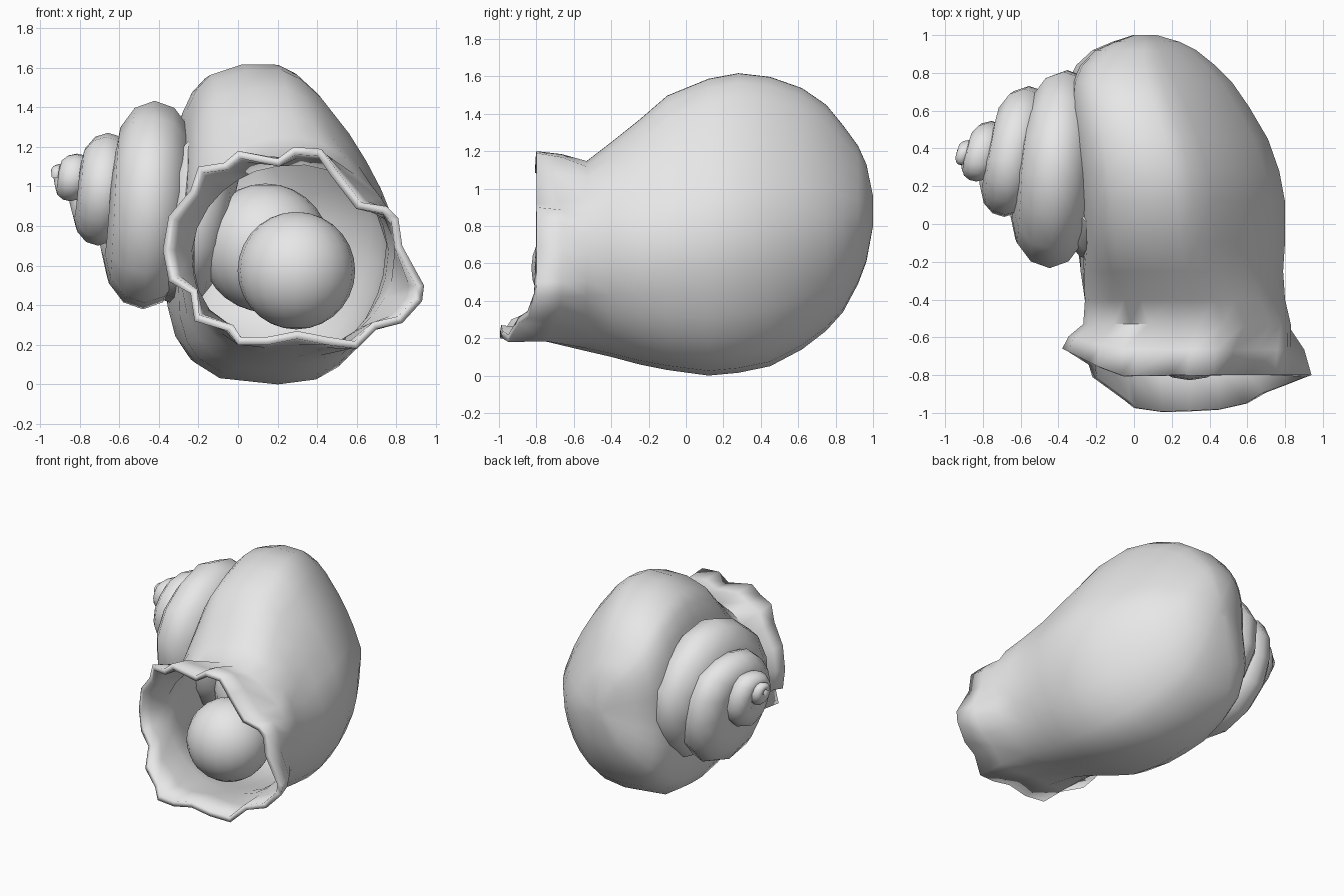
import bpy, bmesh, math
from mathutils import Vector

if "Cube" in bpy.data.objects:
    bpy.data.objects.remove(bpy.data.objects["Cube"])

grey = bpy.data.materials.new("shell_grey")
grey.diffuse_color = (0.8, 0.8, 0.8, 1)
grey.use_nodes = True
grey.node_tree.nodes["Principled BSDF"].inputs["Base Color"].default_value = grey.diffuse_color


def finish(name, bm, angle=60):
    bmesh.ops.recalc_face_normals(bm, faces=bm.faces)
    me = bpy.data.meshes.new(name)
    bm.to_mesh(me)
    bm.free()
    me.materials.append(grey)
    ob = bpy.data.objects.new(name, me)
    bpy.context.collection.objects.link(ob)
    bpy.ops.object.select_all(action='DESELECT')
    ob.select_set(True)
    bpy.context.view_layer.objects.active = ob
    bpy.ops.object.shade_smooth_by_angle(angle=math.radians(angle))
    return ob


def loft(rings, cap_start=False, cap_end=False):
    bm = bmesh.new()
    vs = [[bm.verts.new(p) for p in r] for r in rings]
    n = len(vs[0])
    for a, b in zip(vs, vs[1:]):
        for i in range(n):
            j = (i + 1) % n
            bm.faces.new((a[i], a[j], b[j], b[i]))
    if cap_start:
        bm.faces.new(vs[0])
    if cap_end:
        bm.faces.new(vs[-1])
    return bm


def clamp(v):
    return max(0, min(1, v))


# Ruffled lip outline seen from the front (x, z)
lip_xz = [(.94, .5), (.83, .70), (.81, .84), (.75, .90), (.62, .92), (.5, 1.08), (.42, 1.19),
          (.28, 1.2), (.2, 1.14), (0, 1.18), (-.07, 1.12), (-.2, 1.1), (-.24, .98),
          (-.35, .85), (-.38, .68), (-.35, .52), (-.24, .46), (-.22, .32), (-.05, .27),
          (0, .2), (.15, .2), (.3, .23), (.45, .2), (.6, .18), (.7, .28), (.83, .31), (.93, .42)]
N = len(lip_xz)


def lip_y(x, z):
    low = clamp((.5 - z) / .28)
    y = -.8 - .2 * low * max(0, 1 - ((x - .25) / .7) ** 2)
    return y + .14 * clamp((-.1 - x) / .28)


lip = [Vector((x, lip_y(x, z), z)) for x, z in lip_xz]

# Ring angles: between even spacing and the lip's own directions
start = math.atan2(.5 - .68, .94 - .27)
angles = []
for i, (x, z) in enumerate(lip_xz):
    own = (math.atan2(z - .68, x - .27) - start) % (2 * math.pi)
    angles.append(start + .5 * (own + 2 * math.pi * i / N))

# Body whorl sections: y, x min, x max, z min, z max
sections = [(1.0, .0, .12, .80, .96), (.965, -.10, .24, .61, 1.13), (.92, -.2, .33, .49, 1.23),
            (.84, -.28, .43, .34, 1.34), (.75, -.32, .52, .24, 1.45), (.62, -.33, .61, .14, 1.54),
            (.45, -.32, .71, .05, 1.60), (.28, -.30, .77, .015, 1.62), (.12, -.28, .80, 0, 1.59),
            (-.1, -.26, .80, .03, 1.50), (-.25, -.27, .79, .06, 1.37), (-.4, -.26, .80, .10, 1.25),
            (-.53, -.27, .83, .13, 1.15)]
rings = []
for y, x0, x1, z0, z1 in sections:
    cx, cz, rx, rz = (x0 + x1) / 2, (z0 + z1) / 2, (x1 - x0) / 2, (z1 - z0) / 2
    fade = clamp((y + .5) / .4)
    ring = []
    for a in angles:
        c, s = math.cos(a), math.sin(a)
        if c > 0:       # slopes in towards the top right
            dx = rx * c * (1 - .35 * fade * max(0, s))
        else:           # squarer on the spire side, bulging low down
            dx = -rx * (-c) ** (1 - .45 * fade) * (1 + .33 * fade * max(0, -s))
        dx -= .09 * fade * rz * max(0, s)
        ring.append(Vector((cx + dx, y, cz + rz * s)))
    rings.append(ring)
neck = rings[-1]
mid = []
for p, q in zip(neck, lip):
    m = p.lerp(q, .7)
    m.y = p.y + .5 * (q.y - p.y)
    mid.append(m)
rings += [mid, lip]
body = finish("body_whorl", loft(rings, cap_start=True))
wall = body.modifiers.new("wall", 'SOLIDIFY')
wall.thickness = .04
wall.offset = -1

# Spire: a shrinking tube wound about the axis; turn, x, outer radius, half width
keys = [(-.9, -.16, .50, .17), (-.5, -.28, .48, .18), (-.25, -.36, .53, .19), (0, -.42, .53, .20),
        (.5, -.48, .54, .20), (.75, -.57, .42, .16),
        (1, -.66, .30, .13), (1.5, -.71, .28, .12), (1.75, -.77, .2, .1), (2, -.82, .13, .08),
        (2.5, -.85, .12, .07), (3, -.91, .055, .035), (3.3, -.92, .045, .022)]
axis = [(-.94, .36, 1.06), (-.83, .35, 1.04), (-.70, .33, .98), (-.45, .30, .90), (-.2, .28, .86)]


def sample(table, t):
    for a, b in zip(table, table[1:]):
        if t <= b[0]:
            f = max(0, (t - a[0]) / (b[0] - a[0]))
            return [p + (q - p) * f for p, q in zip(a[1:], b[1:])]
    return list(table[-1][1:])


STEPS, SIDES = 60, 12
coil = []
for k in range(STEPS + 1):
    t = -.9 + 4.2 * k / STEPS
    x, R, hw = sample(keys, t)
    cy, cz = sample(axis, x)
    R *= 1 + .02 * math.sin(k * 2.1)
    a = math.pi / 2 + 2 * math.pi * t
    ring = []
    for s in range(SIDES):
        b = 2 * math.pi * s / SIDES
        rho = R * (.5 + .5 * math.cos(b))
        ring.append((x + hw * math.sin(b), cy + rho * math.cos(a), cz + rho * math.sin(a)))
    coil.append(ring)
finish("spire", loft(coil, True, True))

# Rounded forms inside the opening
for name, pos, r in (("inner_ball_front", (.295, -.53, .575), .297),
                     ("inner_ball_back", (.14, .08, .69), .325)):
    bm = bmesh.new()
    bmesh.ops.create_uvsphere(bm, u_segments=20, v_segments=14, radius=r)
    bmesh.ops.translate(bm, verts=bm.verts, vec=pos)
    finish(name, bm)
